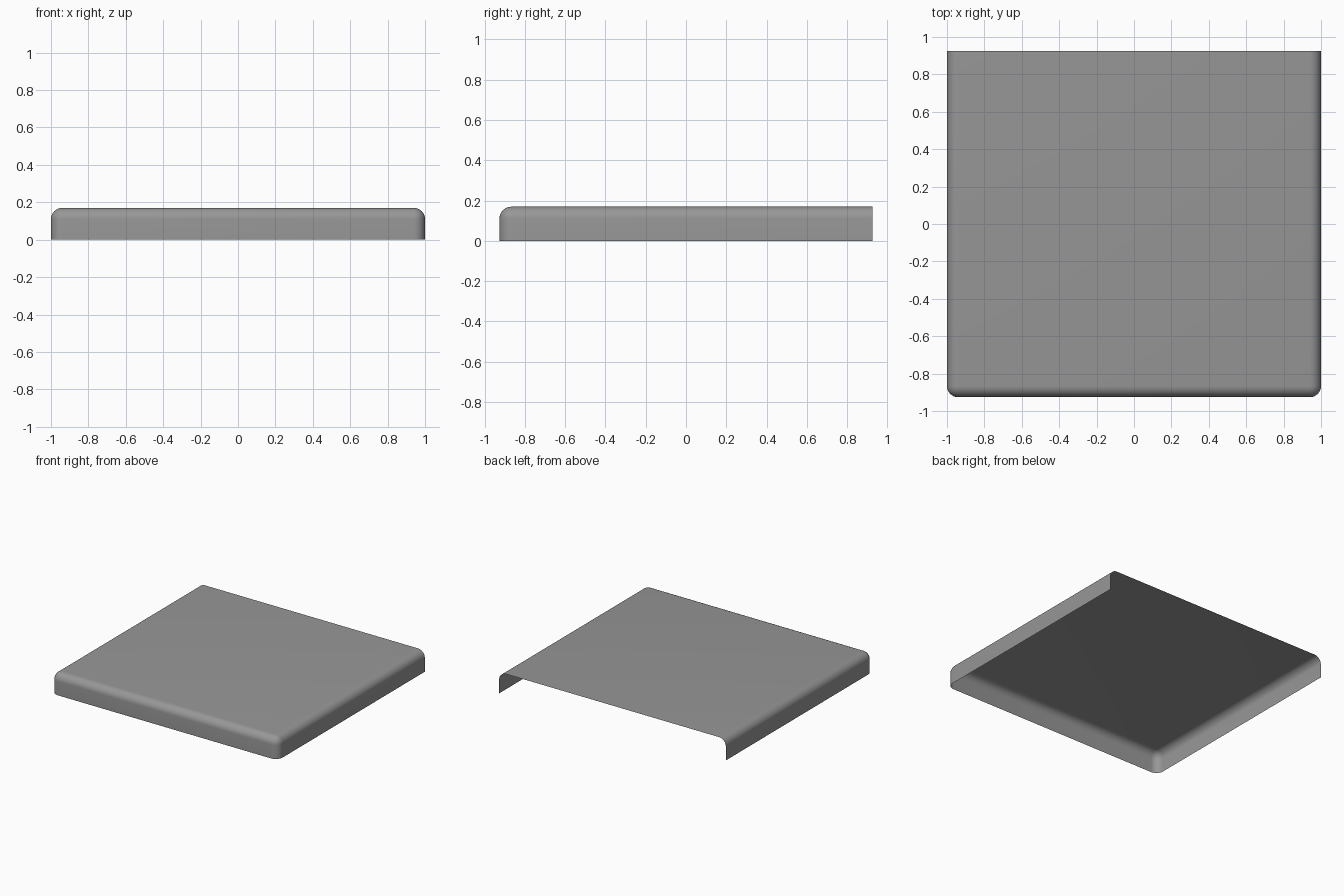
import bpy, bmesh
from mathutils import Matrix

if "Cube" in bpy.data.objects:
    bpy.data.objects.remove(bpy.data.objects["Cube"])

HX, HY, H, R = 1.0, 0.926, 0.17, 0.06

# Solid block resting on z = 0
bm = bmesh.new()
bmesh.ops.create_cube(bm, size=1, matrix=Matrix.Translation((0, 0, H / 2))
                      @ Matrix.Diagonal((2 * HX, 2 * HY, H, 1)))


def is_rounded(edge):
    a, b = (v.co for v in edge.verts)
    mid = (a + b) / 2
    top_rim = mid.z > H - 1e-4 and mid.y < HY - 1e-4
    front_corner = abs(a.z - b.z) > 1e-4 and mid.y < 0
    return top_rim or front_corner


# Round the top rim and the two front corners
bmesh.ops.bevel(bm, geom=[e for e in bm.edges if is_rounded(e)], offset=R,
                offset_type='OFFSET', segments=8, profile=0.5, affect='EDGES')

# Open the underside and the back, leaving a thin shell
bm.normal_update()
bmesh.ops.delete(bm, geom=[f for f in bm.faces
                           if f.normal.z < -0.9 or f.normal.y > 0.9],
                 context='FACES')

mesh = bpy.data.meshes.new("cover_shell")
bm.to_mesh(mesh)
bm.free()
shell = bpy.data.objects.new("cover_shell", mesh)
bpy.context.collection.objects.link(shell)

# Dark grey finish
grey = bpy.data.materials.new("dark_grey")
grey.diffuse_color = (0.31, 0.31, 0.31, 1)
grey.use_nodes = True
grey.node_tree.nodes["Principled BSDF"].inputs["Base Color"].default_value = grey.diffuse_color
mesh.materials.append(grey)

bpy.context.view_layer.objects.active = shell
shell.select_set(True)
bpy.ops.object.shade_smooth_by_angle()
